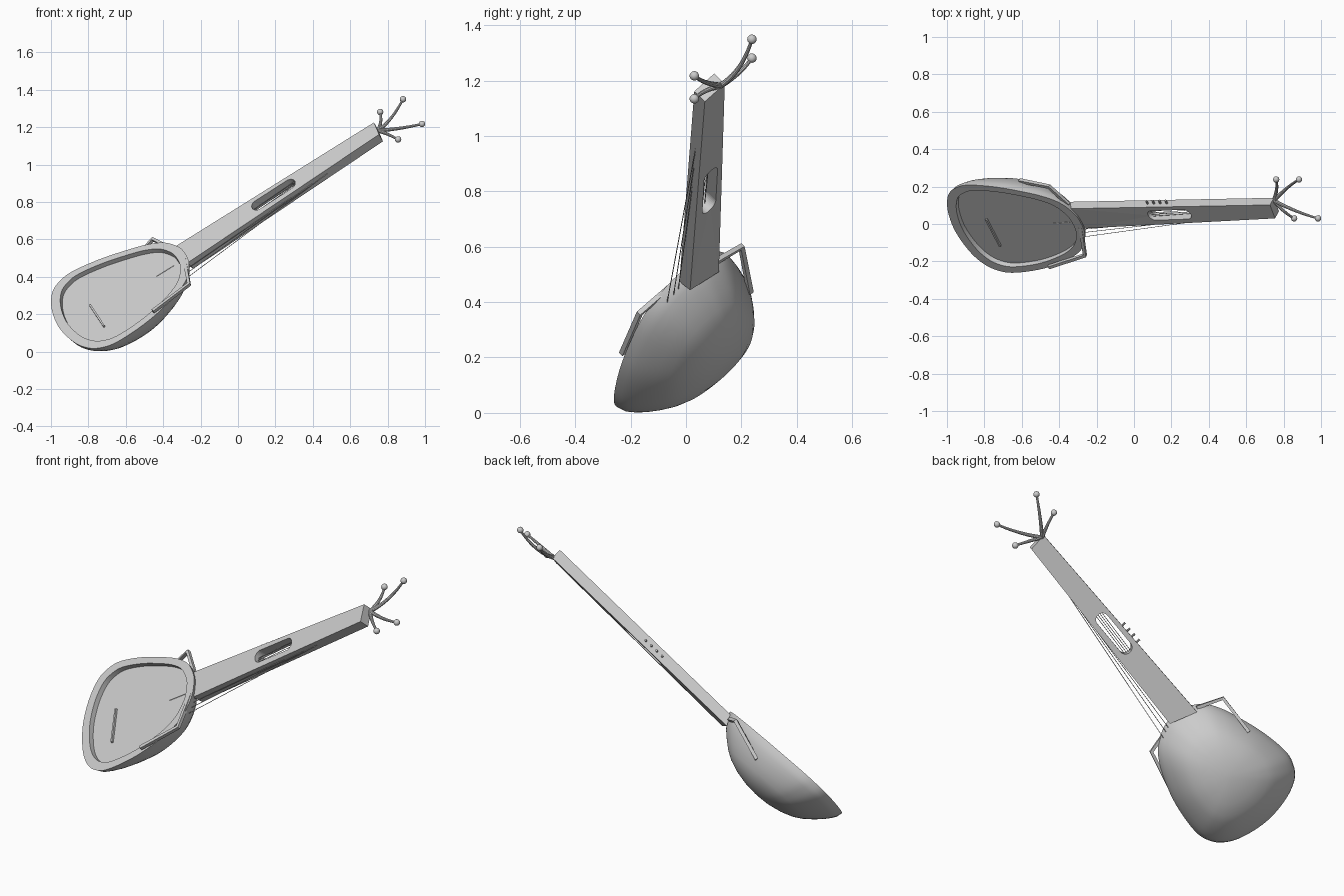
import bpy, bmesh, math
from mathutils import Vector as V

if "Cube" in bpy.data.objects:
    bpy.data.objects.remove(bpy.data.objects["Cube"])

grey = bpy.data.materials.new("plain_grey")
grey.diffuse_color = (0.6, 0.6, 0.6, 1)
grey.use_nodes = True
grey.node_tree.nodes["Principled BSDF"].inputs["Base Color"].default_value = grey.diffuse_color

# Body frame: along the neck, across, and out of the open face
C = V((-0.623, -0.017, 0.325))
N = V((-0.337, -0.688, 0.642)).normalized()
D = V((0.862, 0.0475, 0.503))
D = (D - N * D.dot(N)).normalized()
W = D.cross(N)


def loc(u, v, h):
    return C + D * u + W * v + N * h


def make(name, bm, smooth=True):
    bmesh.ops.recalc_face_normals(bm, faces=bm.faces[:])
    me = bpy.data.meshes.new(name)
    bm.to_mesh(me)
    bm.free()
    if smooth:
        me.shade_smooth()
        me.set_sharp_from_angle(angle=math.radians(35))
    me.materials.append(grey)
    ob = bpy.data.objects.new(name, me)
    bpy.context.collection.objects.link(ob)
    return ob


def loft(bm, rings):
    """Skin a list of closed point rings and cap both ends."""
    vs = [[bm.verts.new(p) for p in r] for r in rings]
    n = len(vs[0])
    for a, b in zip(vs, vs[1:]):
        for i in range(n):
            bm.faces.new((a[i], a[(i + 1) % n], b[(i + 1) % n], b[i]))
    bm.faces.new(vs[0])
    bm.faces.new(vs[-1])


def tube(name, pts, radii, sides=8, ref=V((0, 0, 1)), smooth=True):
    pts = [V(p) for p in pts]
    rings = []
    for i, p in enumerate(pts):
        t = V((0, 0, 0))
        if i > 0:
            t += (p - pts[i - 1]).normalized()
        if i < len(pts) - 1:
            t += (pts[i + 1] - p).normalized()
        t.normalize()
        a = t.cross(ref).normalized()
        b = a.cross(t)
        r = radii[i] if isinstance(radii, list) else radii
        ang = [2 * math.pi * (k + 0.5) / sides for k in range(sides)]
        rings.append([p + a * r * math.cos(q) + b * r * math.sin(q) for q in ang])
    bm = bmesh.new()
    loft(bm, rings)
    return make(name, bm, smooth)


def hexahedron(name, bottom, top):
    bm = bmesh.new()
    loft(bm, [bottom, top])
    return make(name, bm, False)


# Rounded triangular outline, smoothed through a few points per side
low = [(.395, 0), (.385, .075), (.335, .165), (.25, .23), (.113, .285), (-.015, .315),
       (-.16, .326), (-.245, .308), (-.315, .255), (-.365, .155), (-.388, 0)]
high = [(-.367, -.15), (-.315, -.26), (-.245, -.308), (-.16, -.322), (-.01, -.298),
        (.131, -.256), (.25, -.21), (.335, -.153), (.385, -.07)]
ctrl = low + high
outline = []
m = len(ctrl)
for i in range(m):
    p0, p1, p2, p3 = [V(ctrl[(i + k) % m]) for k in (-1, 0, 1, 2)]
    for s in range(6):
        t = s / 6
        outline.append(0.5 * (2 * p1 + (p2 - p0) * t + (2 * p0 - 5 * p1 + 4 * p2 - p3) * t * t
                              + (3 * p1 - p0 - 3 * p2 + p3) * t ** 3))

# Bowl body with flat rim and recessed face; lower rings turn rounder
levels = [(.865, -.028, 0), (.87, 0, 0), (1, 0, 0), (.985, -.03, .03), (.95, -.055, .08),
          (.895, -.085, .14), (.81, -.12, .2), (.71, -.155, .28), (.60, -.182, .35),
          (.44, -.206, .5), (.25, -.222, .7), (.06, -.228, 1)]
bm = bmesh.new()
rings = []
for s, h, k in levels:
    ring = [p.lerp(p.normalized() * .32, k) * s for p in outline]
    rings.append([loc(p.x, p.y, h) for p in ring])
loft(bm, rings)
make("bowl_body", bm)

# Thin bridge bar on the recessed face
bar = ((-.186, -.05), (-.176, -.05), (-.176, .148), (-.186, .148))
hexahedron("bridge", [loc(u, v, -.03) for u, v in bar], [loc(u, v, -.016) for u, v in bar])

# Tapered neck, base cut at a slant where it meets the bowl
thick = V((.021, .038, -.037))
a0, b0 = V((-.337, .082, .561)), V((-.270, -.024, .474))
a1, b1 = V((.727, .102, 1.225)), V((.754, .030, 1.161))
neck = hexahedron("neck", [a0, b0, b0 + thick + D * .012, a0 + thick - D * .03],
                  [a1, b1, b1 + thick, a1 + thick])

# Rounded slot cut through the neck
axis = ((a1 + b1) - (a0 + b0)).normalized()
nn = -thick.normalized()
nn = (nn - axis * nn.dot(axis)).normalized()
side = axis.cross(nn)
mid = V((.188, .045, .842))
caps = []
for k in range(32):
    q = 2 * math.pi * (k + .5) / 32
    x = math.cos(q) * .035 + math.copysign(.100, math.cos(q))
    caps.append(mid + axis * x + side * math.sin(q) * .035)
bm = bmesh.new()
loft(bm, [[p + nn * h for p in caps] for h in (.1, -.15)])
cutter = make("slot_cutter", bm, False)
cutter.hide_render = True
cutter.hide_viewport = True
cut = neck.modifiers.new("slot", "BOOLEAN")
cut.operation = "DIFFERENCE"
cut.solver = "EXACT"
cut.object = cutter

# Tuning pegs on the neck edge, with short strings inside the slot
for i, t in enumerate((.472, .440, .408, .376)):
    p = a0.lerp(a1, t) + thick / 2
    tube(f"tuning_peg_{i + 1}", [p + W * .015, p - W * .022], .006, 10, N)
    q = mid + thick / 2 + W * (.012 * i - .018)
    tube(f"slot_string_{i + 1}", [q - axis * .14 + W * .008, q + axis * .14 - W * .004], .0017, 6)

# Strings running from the rim to the neck edge
starts = [(-.265, -.068, .400), (-.265, -.045, .425), (-.268, -.028, .445), (-.27, -.010, .470)]
for i, (s, t) in enumerate(zip(starts, (.76, .70, .63, .55))):
    s = V(s)
    e = b0.lerp(b1, t) + thick * .5 - W * .005
    d = (e - s).normalized()
    tube(f"string_{i + 1}", [s - d * .04, e], .0017, 6)
tube("string_end", [loc(.20, .012, -.027), loc(.31, .008, -.027)], .0015, 6)

# Bent side handles
tube("handle_front", [(-.455, -.23, .215), (-.262, -.167, .36), (-.285, -.018, .488)], .013, 4, N, False)
tube("handle_back", [(-.61, .232, .435), (-.455, .2, .60), (-.35, .105, .545)], .013, 4, N, False)

# Curved prongs with ball tips at the head
root = V((.748, .125, 1.182))
prongs = [((.763, .190, 1.228), (.760, .238, 1.281)), ((.818, .192, 1.248), (.882, .238, 1.349)),
          ((.866, .070, 1.194), (.984, .030, 1.217)), ((.80, .070, 1.162), (.856, .030, 1.134))]
for i, (c, e) in enumerate(prongs):
    c, e = V(c), V(e)
    ctl = c * 2 - (root + e) / 2
    path = [root * (1 - t) ** 2 + ctl * 2 * t * (1 - t) + e * t * t for t in [k / 10 for k in range(11)]]
    tube(f"prong_{i + 1}", path, [.011 - .0005 * k for k in range(11)], 10, V((.3, .2, 1)).cross(e - root))
    bm = bmesh.new()
    bmesh.ops.create_uvsphere(bm, u_segments=20, v_segments=12, radius=.017)
    bmesh.ops.translate(bm, verts=bm.verts[:], vec=e)
    make(f"prong_ball_{i + 1}", bm)
